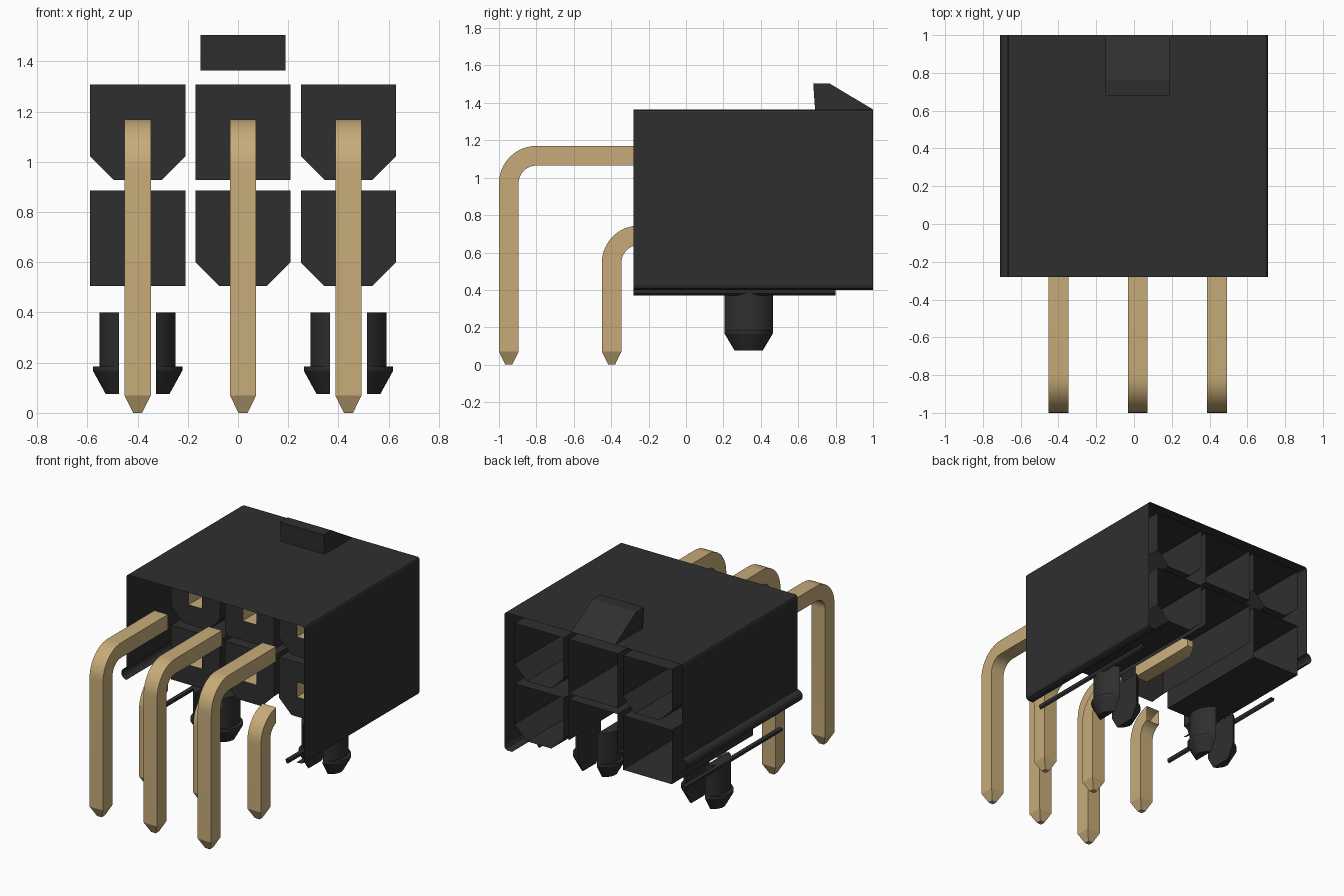
import bpy, bmesh, math

cube = bpy.data.objects.get("Cube")
if cube:
    bpy.data.objects.remove(cube, do_unlink=True)


def material(name, rgb):
    m = bpy.data.materials.new(name)
    m.use_nodes = True
    m.diffuse_color = (*rgb, 1)
    m.node_tree.nodes["Principled BSDF"].inputs["Base Color"].default_value = (*rgb, 1)
    return m


BLACK = material("black plastic", (0.028, 0.028, 0.028))
BRASS = material("tan brass", (0.57, 0.41, 0.19))


def finish(bm, name, mat):
    bmesh.ops.recalc_face_normals(bm, faces=bm.faces[:])
    me = bpy.data.meshes.new(name)
    bm.to_mesh(me)
    bm.free()
    me.materials.append(mat)
    ob = bpy.data.objects.new(name, me)
    bpy.context.collection.objects.link(ob)
    bpy.ops.object.select_all(action='DESELECT')
    ob.select_set(True)
    bpy.context.view_layer.objects.active = ob
    bpy.ops.object.shade_smooth_by_angle(angle=math.radians(25))
    return ob


def loft(name, rings, mat, closed=True, caps=(True, True), skip=(), hole=None):
    """Join successive rings with quads; hole is a ring cut out of the first cap."""
    bm = bmesh.new()
    vs = [[bm.verts.new(p) for p in r] for r in rings]
    n = len(rings[0])
    for a, b in zip(vs, vs[1:]):
        for i in range(n if closed else n - 1):
            if i not in skip:
                j = (i + 1) % n
                bm.faces.new((a[i], a[j], b[j], b[i]))
    if hole:
        edges = []
        for loop in (vs[0], [bm.verts.new(p) for p in hole]):
            for i, v in enumerate(loop):
                w = loop[(i + 1) % len(loop)]
                edges.append(bm.edges.get((v, w)) or bm.edges.new((v, w)))
        bmesh.ops.triangle_fill(bm, use_beauty=True, edges=edges)
    elif caps[0]:
        bm.faces.new(vs[0])
    if caps[1]:
        bm.faces.new(vs[-1])
    return finish(bm, name, mat)


def along_y(profile, *ys):
    return [[(x, y, z) for x, z in profile] for y in ys]


def square(cx, cz, h):
    return [(cx - h, cz + h), (cx + h, cz + h), (cx + h, cz - h), (cx - h, cz - h)]


FRONT, BACK, CAP = -0.28, 1.0, 0.10
COLS = (-0.40, 0.02, 0.44)
ROWS = {"upper": 1.1175, "lower": 0.695}
H = 0.0525

# Open housing shell with rounded edges and a rounded rib low on one side
rib = [(-0.67 - 0.04 * math.sin(math.pi * k / 8), 0.665 - 0.04 * math.cos(math.pi * k / 8))
       for k in range(9)]
shell = rib + [(-0.67, 1.35), (-0.665, 1.36), (-0.655, 1.365), (0.695, 1.365), (0.705, 1.36),
               (0.71, 1.35), (0.71, 0.425), (0.702, 0.408), (0.685, 0.40), (0.65, 0.40)]
loft("housing_shell", along_y(shell, FRONT, BACK), BLACK, closed=False, caps=(False, False))

# Latch wedge on the top
latch = [(0.69, 1.365), (0.68, 1.505), (0.765, 1.505), (1.0, 1.365)]
loft("latch_wedge", [[(x, y, z) for y, z in latch] for x in (-0.15, 0.19)], BLACK)

# Six terminal cavities, open at the back, some with keyed lower corners
plain = {("upper", 1), ("lower", 0)}
for row, cz in ROWS.items():
    for c, cx in enumerate(COLS):
        h, k = 0.19, 0.095
        if (row, c) in plain:
            prof, skip = square(cx, cz, h), ()
        else:
            prof = [(cx - h, cz + h), (cx + h, cz + h), (cx + h, cz - h + k),
                    (cx + k, cz - h), (cx - k, cz - h), (cx - h, cz - h + k)]
            # the lower middle cavity is open underneath
            skip = (2, 3, 4) if (row, c) == ("lower", 1) else ()
        hole = along_y(square(cx, cz, H), CAP)[0]
        loft(f"{row}_cavity_{c + 1}", along_y(prof, CAP, BACK), BLACK,
             caps=(True, False), skip=skip, hole=hole)
        # Hollow-ended contact inside the cavity
        blade = [along_y(square(cx, cz, s), y)[0] for y, s in ((CAP, H), (0.55, H), (0.61, 0.025))]
        loft(f"{row}_contact_{c + 1}", blade, BRASS, caps=(False, True))


# Right-angle pins: tapered tip, straight leg, bend, straight run to the housing
def pin(name, cx, y_out, z_top):
    t, r = 2 * H, 0.20
    yc, zc = y_out + r, z_top - r

    def leg(z, s):
        ym = y_out + H
        return [(cx - s, ym - s, z), (cx + s, ym - s, z), (cx + s, ym + s, z), (cx - s, ym + s, z)]

    rings = [leg(0, 0.018), leg(0.07, H)]
    for k in range(13):
        a = math.pi / 2 * k / 12
        o = (yc - r * math.cos(a), zc + r * math.sin(a))
        i = (yc - (r - t) * math.cos(a), zc + (r - t) * math.sin(a))
        if i[0] > FRONT:
            # trim the bend flush with the housing front
            io = (FRONT, zc + math.sqrt(r * r - (FRONT - yc) ** 2))
            ii = (FRONT, zc + math.sqrt((r - t) ** 2 - (FRONT - yc) ** 2))
            rings.append([(cx - H, *io), (cx + H, *io), (cx + H, *ii), (cx - H, *ii)])
            break
        rings.append([(cx - H, *o), (cx + H, *o), (cx + H, *i), (cx - H, *i)])
    else:
        rings.append([(cx - H, FRONT, z_top), (cx + H, FRONT, z_top),
                      (cx + H, FRONT, z_top - t), (cx - H, FRONT, z_top - t)])
    loft(name, rings, BRASS, caps=(True, False))


for c, cx in enumerate(COLS):
    pin(f"upper_pin_{c + 1}", cx, -1.0, 1.17)
    pin(f"lower_pin_{c + 1}", cx, -0.45, 0.745)

# Split mounting pegs with barbed tips: (z, x radius, y radius) per level
LEVELS = [(0.40, 0.152, 0.148), (0.185, 0.152, 0.148), (0.185, 0.178, 0.143),
          (0.168, 0.178, 0.143), (0.075, 0.127, 0.092)]
SLOT = 0.074
for side, cx in (("right", COLS[0]), ("left", COLS[2])):
    for n, s in (("outer", -1), ("inner", 1)):
        rings = []
        for z, a, b in LEVELS:
            lim = math.acos(SLOT / a)
            angs = [lim * (k / 8 - 1) for k in range(17)]
            rings.append([(cx + s * a * math.cos(t), 0.335 + b * math.sin(t), z) for t in angs])
        loft(f"{side}_peg_{n}_half", rings, BLACK)

# Thin standoff runners under the housing
for side, x in (("right", -0.54), ("left", 0.58)):
    runner = [(x - 0.015, 0.40), (x - 0.011, 0.38), (x, 0.37), (x + 0.011, 0.38), (x + 0.015, 0.40)]
    loft(f"{side}_runner", along_y(runner, FRONT, 0.80), BLACK, caps=(False, False))
